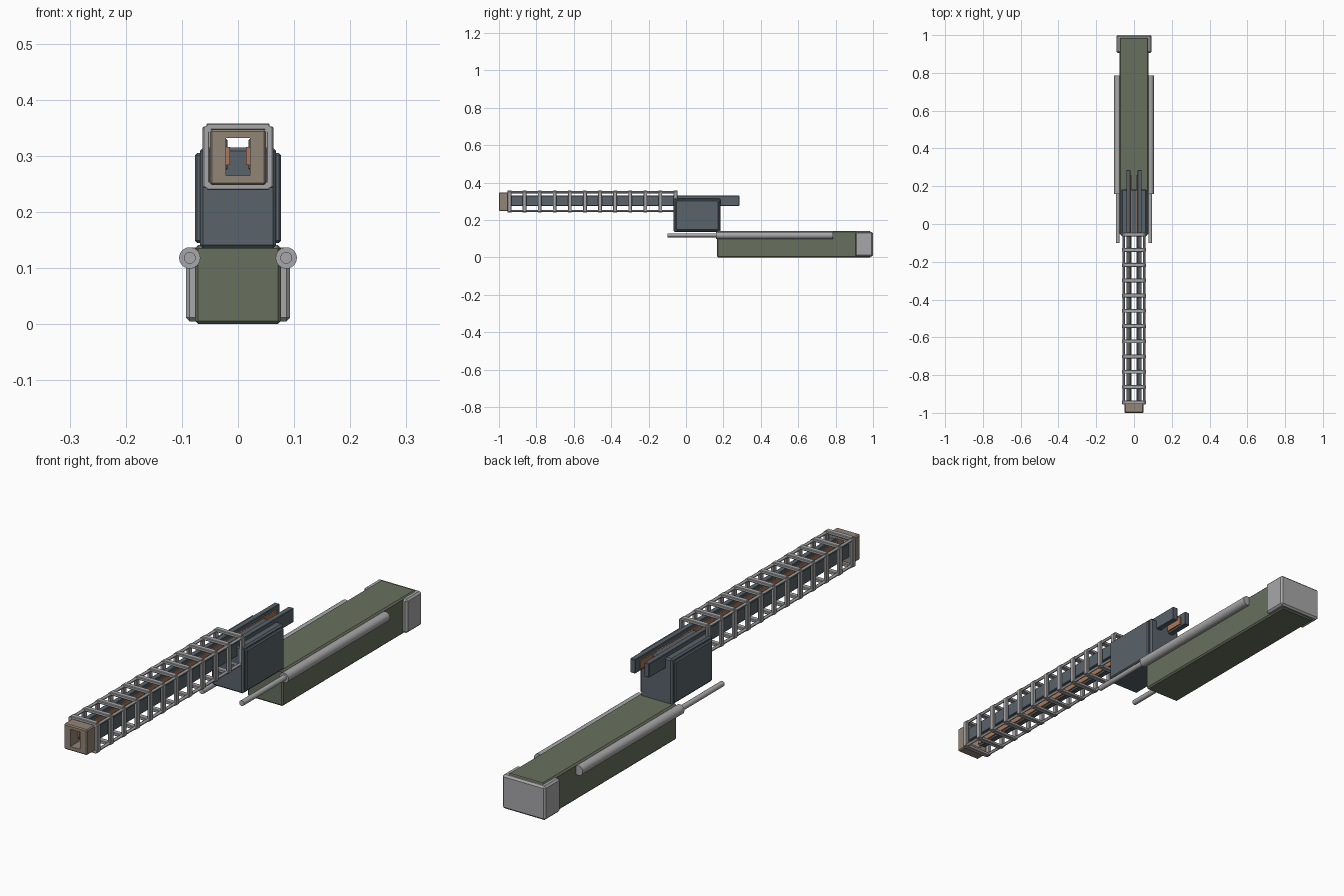
import bpy
from math import pi

if "Cube" in bpy.data.objects:
    bpy.data.objects.remove(bpy.data.objects["Cube"], do_unlink=True)


def material(name, rgb):
    m = bpy.data.materials.new(name)
    m.use_nodes = True
    m.diffuse_color = (*rgb, 1)
    m.node_tree.nodes["Principled BSDF"].inputs["Base Color"].default_value = (*rgb, 1)
    return m


green = material("olive green", (0.14, 0.16, 0.11))
slate = material("slate blue", (0.10, 0.125, 0.145))
steel = material("light steel", (0.39, 0.39, 0.40))
tan = material("muzzle tan", (0.29, 0.235, 0.18))
copper = material("copper", (0.40, 0.19, 0.10))


def box(name, xs, ys, zs, mat, bevel=0.0):
    """Axis-aligned box from its extents, with an optional chamfer."""
    ext = (xs, ys, zs)
    bpy.ops.mesh.primitive_cube_add(size=1, location=[(a + b) / 2 for a, b in ext])
    o = bpy.context.object
    o.name = name
    o.scale = [b - a for a, b in ext]
    bpy.ops.object.transform_apply(location=False, rotation=False, scale=True)
    o.data.materials.append(mat)
    if bevel:
        mod = o.modifiers.new("chamfer", "BEVEL")
        mod.width = bevel
        mod.segments = 1
    return o


def rod(name, x, z, ys, radius, mat, sides=24):
    """Cylinder running front to back."""
    bpy.ops.mesh.primitive_cylinder_add(
        vertices=sides, radius=radius, depth=ys[1] - ys[0],
        location=(x, sum(ys) / 2, z), rotation=(pi / 2, 0, 0))
    o = bpy.context.object
    o.name = name
    o.data.materials.append(mat)
    bpy.ops.object.shade_smooth_by_angle()
    return o


def mirrored(xs, s):
    return tuple(sorted((xs[0] * s, xs[1] * s)))


# Rear housing and its end cap
box("housing", (-0.077, 0.077), (0.165, 0.988), (0, 0.141), green, 0.006)
box("housing_cap", (-0.093, 0.093), (0.905, 1.0), (0.005, 0.137), steel, 0.007)

# Breech block with raised cheek plates
box("breech_block", (-0.068, 0.068), (-0.066, 0.184), (0.135, 0.315), slate, 0.006)

# Muzzle: a square collar with an open bore
muzzle = box("muzzle", (-0.05, 0.05), (-1.0, -0.945), (0.248, 0.347), tan, 0.004)
bore = box("bore_cutter", (-0.021, 0.021), (-1.1, -0.9), (0.265, 0.332), tan)
bore.hide_render = True
bore.hide_viewport = True
cut = muzzle.modifiers.new("bore", "BOOLEAN")
cut.object = bore
cut.solver = "EXACT"

# Parts paired on both sides
for side, s in (("left", 1), ("right", -1)):
    box(side + "_cheek_plate", mirrored((0.06, 0.077), s), (-0.055, 0.174),
        (0.145, 0.305), slate, 0.004)
    box(side + "_rail", mirrored((0.019, 0.041), s), (-0.955, 0.285),
        (0.275, 0.33), slate, 0.002)
    box(side + "_conductor", mirrored((0.014, 0.021), s), (-0.955, 0.26),
        (0.284, 0.316), copper)
    rod(side + "_recoil_cylinder", s * 0.086, 0.118, (0.16, 0.785), 0.019, steel)
    rod(side + "_recoil_piston", s * 0.086, 0.118, (-0.10, 0.2), 0.0105, steel)
    for level, z in (("upper", 0.348), ("lower", 0.248)):
        rod(f"{side}_{level}_tie_rod", s * 0.054, z, (-0.955, -0.05), 0.006, steel, 12)

# Cage frames spaced along the barrel
for i in range(12):
    y = -0.944 + i * 0.0807
    ys = (y - 0.01, y + 0.01)
    for side, s in (("left", 1), ("right", -1)):
        box(f"frame_{i}_{side}_bar", mirrored((0.051, 0.063), s), ys,
            (0.243, 0.352), steel, 0.002)
    for level, z in (("top", 0.352), ("bottom", 0.245)):
        box(f"frame_{i}_{level}_bar", (-0.056, 0.056), ys,
            (z - 0.006, z + 0.006), steel, 0.002)
